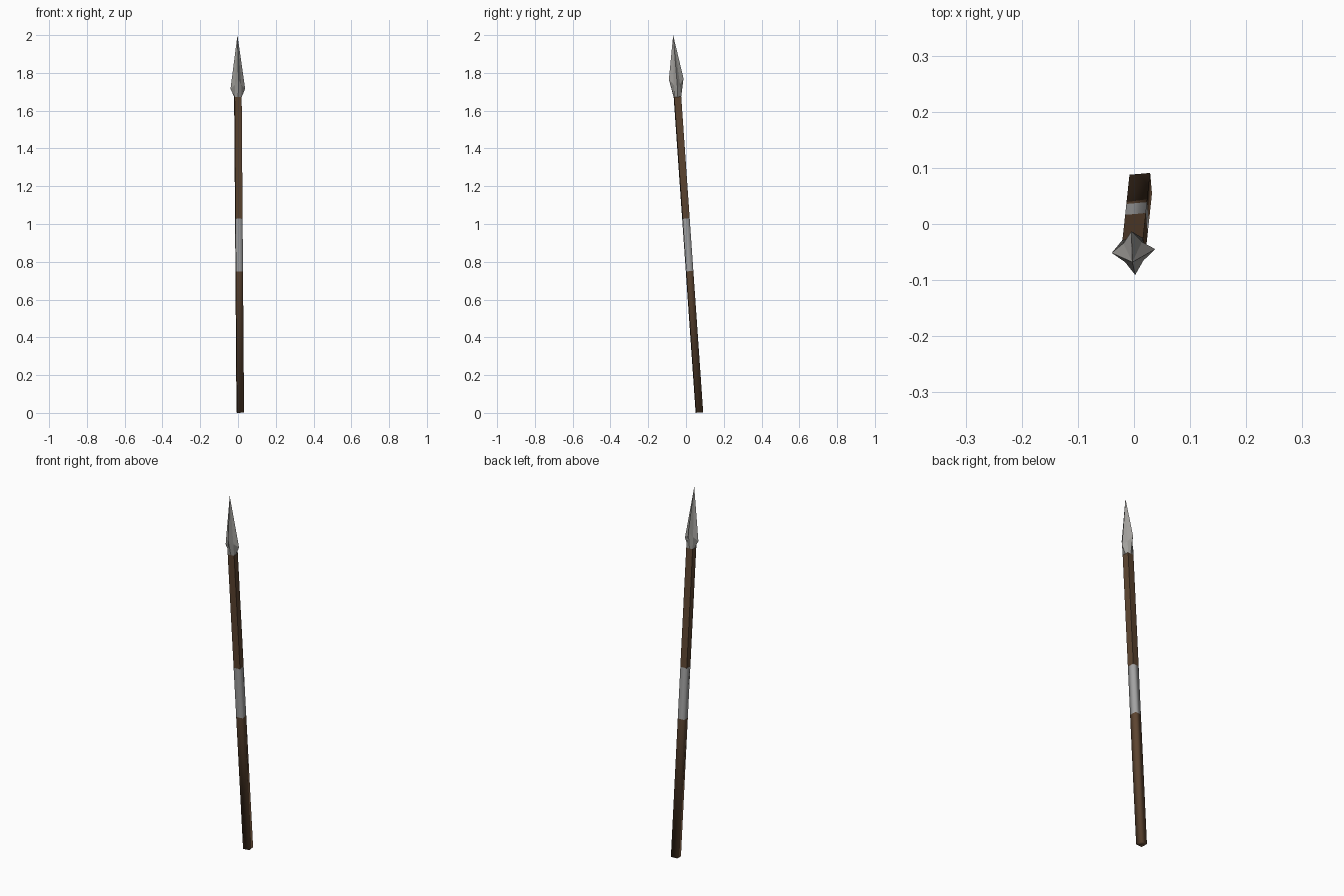
import bpy, bmesh, math
from mathutils import Matrix, Vector

if "Cube" in bpy.data.objects:
    bpy.data.objects.remove(bpy.data.objects["Cube"])

BASE = Vector((0.012, 0.071, 0.002))
TIP = Vector((-0.003, -0.068, 2.0))
LENGTH = (TIP - BASE).length
HALF = 0.0185          # half width of the square shaft

# Local z runs along the leaning spear, with a slight twist about its axis
axis = (TIP - BASE).normalized()
LEAN = (Matrix.Translation(BASE)
        @ Vector((0, 0, 1)).rotation_difference(axis).to_matrix().to_4x4()
        @ Matrix.Rotation(math.radians(5), 4, 'Z'))


def material(name, rgb):
    m = bpy.data.materials.new(name)
    m.diffuse_color = (*rgb, 1)
    m.use_nodes = True
    m.node_tree.nodes["Principled BSDF"].inputs["Base Color"].default_value = m.diffuse_color
    return m


WOOD = material("brown_wood", (0.107, 0.058, 0.030))
WRAP = material("grey_wrap", (0.36, 0.36, 0.36))
STEEL = material("spear_steel", (0.36, 0.35, 0.33))


def loft(name, rings, mat, cap_start=False, cap_end=False, point=None, smooth=True):
    """Bridge equal-length rings of points, optionally closing to a point."""
    bm = bmesh.new()
    loops = [[bm.verts.new(p) for p in ring] for ring in rings]
    n = len(loops[0])
    for a, b in zip(loops, loops[1:]):
        for i in range(n):
            j = (i + 1) % n
            bm.faces.new((a[i], a[j], b[j], b[i]))
    if cap_start:
        bm.faces.new(loops[0][::-1])
    if cap_end:
        bm.faces.new(loops[-1])
    if point is not None:
        tip = bm.verts.new(point)
        for i in range(n):
            bm.faces.new((loops[-1][i], loops[-1][(i + 1) % n], tip))
    bm.transform(LEAN)
    bmesh.ops.recalc_face_normals(bm, faces=bm.faces)
    for f in bm.faces:
        f.smooth = smooth
    me = bpy.data.meshes.new(name)
    bm.to_mesh(me)
    bm.free()
    me.materials.append(mat)
    ob = bpy.data.objects.new(name, me)
    bpy.context.collection.objects.link(ob)
    return ob


def square(z):
    return [(x * HALF, y * HALF, z) for x, y in ((1, -1), (1, 1), (-1, 1), (-1, -1))]


def star(side, side_z, front, front_z, diag, diag_z):
    """Eight points: side fins on x, front/back fins on y, valleys between."""
    pts = []
    for i in range(8):
        a = i * math.pi / 4
        r, z = (diag, diag_z) if i % 2 else ((side, side_z) if i % 4 == 0 else (front, front_z))
        pts.append((r * math.cos(a), r * math.sin(a), z))
    return pts


# Shaft and grip
loft("lower_shaft", [square(0), square(0.75)], WOOD, cap_start=True)
loft("grip", [square(0.75), square(1.03)], WRAP)
loft("upper_shaft", [square(1.03), square(1.675)], WOOD, cap_end=True, smooth=False)

# Spearhead: square socket flaring into four fins, then tapering to the tip
D = HALF * math.sqrt(2)
loft("spearhead",
     [star(HALF, 1.675, HALF, 1.675, D, 1.675),
      star(0.039, 1.718, 0.039, 1.77, 0.0235, 1.74)],
     STEEL, cap_start=True, point=(0, 0, LENGTH), smooth=False)
